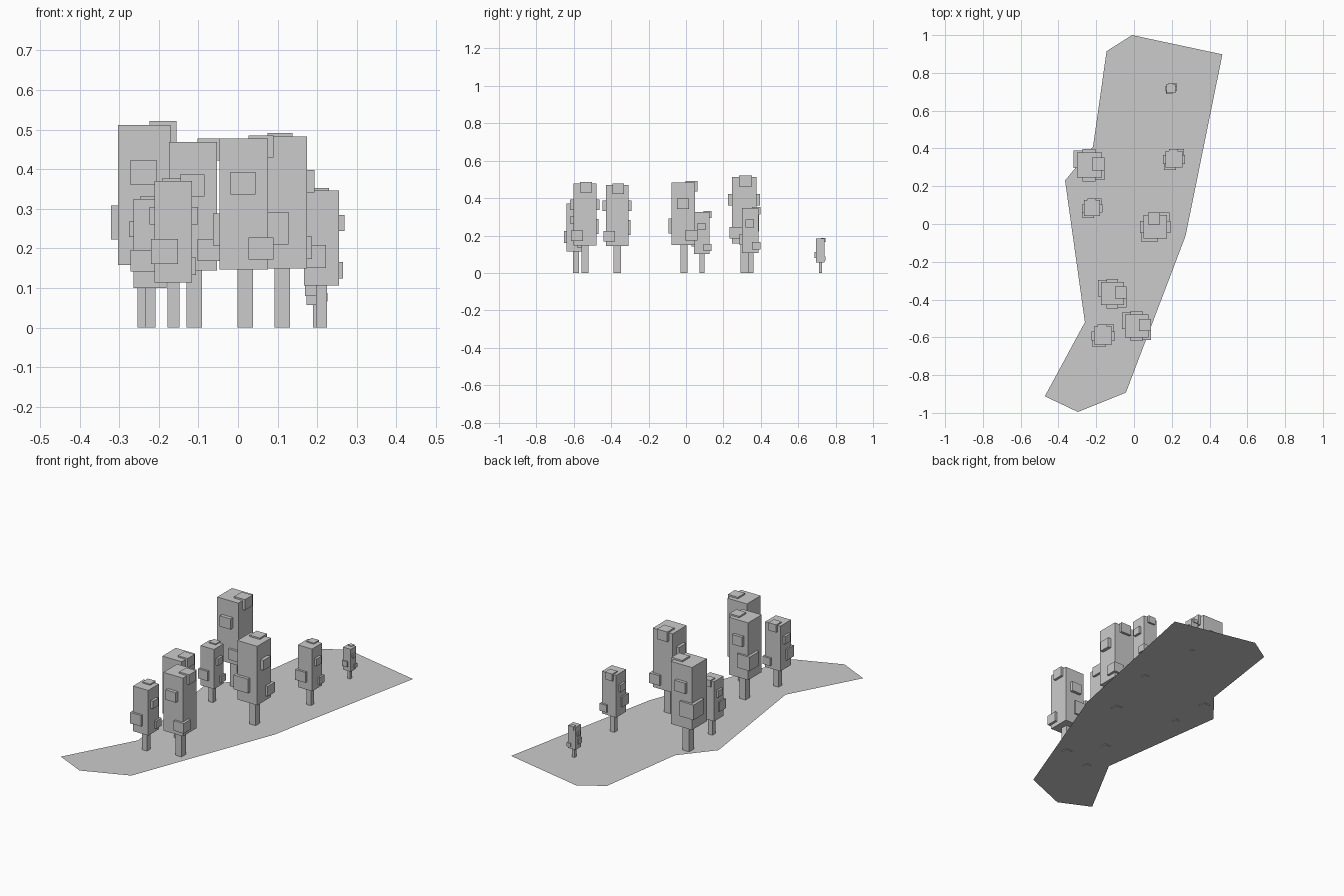
import bpy, bmesh, math
from mathutils import Matrix, Vector

# boxes of one tree of unit height: centre, size
TRUNK = ((0.008, 0, 0.165), (0.082, 0.082, 0.33))
CROWN = [
    ((0, 0, 0.654), (0.258, 0.258, 0.692)),           # main block
    ((0.092, 0.012, 0.959), (0.132, 0.132, 0.118)),   # top tuft
    ((-0.004, -0.103, 0.764), (0.132, 0.132, 0.118)), # upper front tuft
    ((-0.004, 0.098, 0.764), (0.132, 0.132, 0.118)),  # upper back tuft
    ((0.092, -0.09, 0.418), (0.132, 0.132, 0.118)),   # lower corner tuft
    ((-0.079, 0.06, 0.519), (0.17, 0.185, 0.168)),    # large side tuft
]

# x, y, crown height, rotation in degrees
TREES = [
    (0.197, 0.718, 0.184, 90), (0.211, 0.343, 0.346, 90),
    (-0.2365, 0.312, 0.512, 0), (-0.222, 0.084, 0.325, 90),
    (0.112, -0.0145, 0.483, 90), (-0.114, -0.368, 0.469, 0),
    (0.0145, -0.54, 0.477, 0), (-0.1635, -0.591, 0.370, 90),
]


def make_object(name, bm):
    mesh = bpy.data.meshes.new(name)
    bm.to_mesh(mesh)
    bm.free()
    obj = bpy.data.objects.new(name, mesh)
    bpy.context.collection.objects.link(obj)
    return obj


def boxes(name, parts, place):
    bm = bmesh.new()
    for centre, size in parts:
        m = Matrix.Translation(Vector(centre)) @ Matrix.Diagonal((*size, 1))
        bmesh.ops.create_cube(bm, size=1, matrix=place @ m)
    return make_object(name, bm)


# ground patch
outline = [(-0.01, 1.0), (-0.145, 0.915), (-0.217, 0.41), (-0.365, 0.23),
           (-0.26, -0.52), (-0.472, -0.912), (-0.297, -0.995),
           (-0.043, -0.893), (0.273, -0.063), (0.468, 0.898)]
bm = bmesh.new()
bm.faces.new([bm.verts.new((x, y, 0.004)) for x, y in outline])
make_object("ground_patch", bm)

# trees
for i, (x, y, height, turn) in enumerate(TREES, 1):
    place = (Matrix.Translation((x, y, 0))
             @ Matrix.Rotation(math.radians(turn), 4, 'Z')
             @ Matrix.Scale(height, 4))
    boxes(f"tree_trunk_{i}", [TRUNK], place)
    boxes(f"tree_crown_{i}", CROWN, place)
